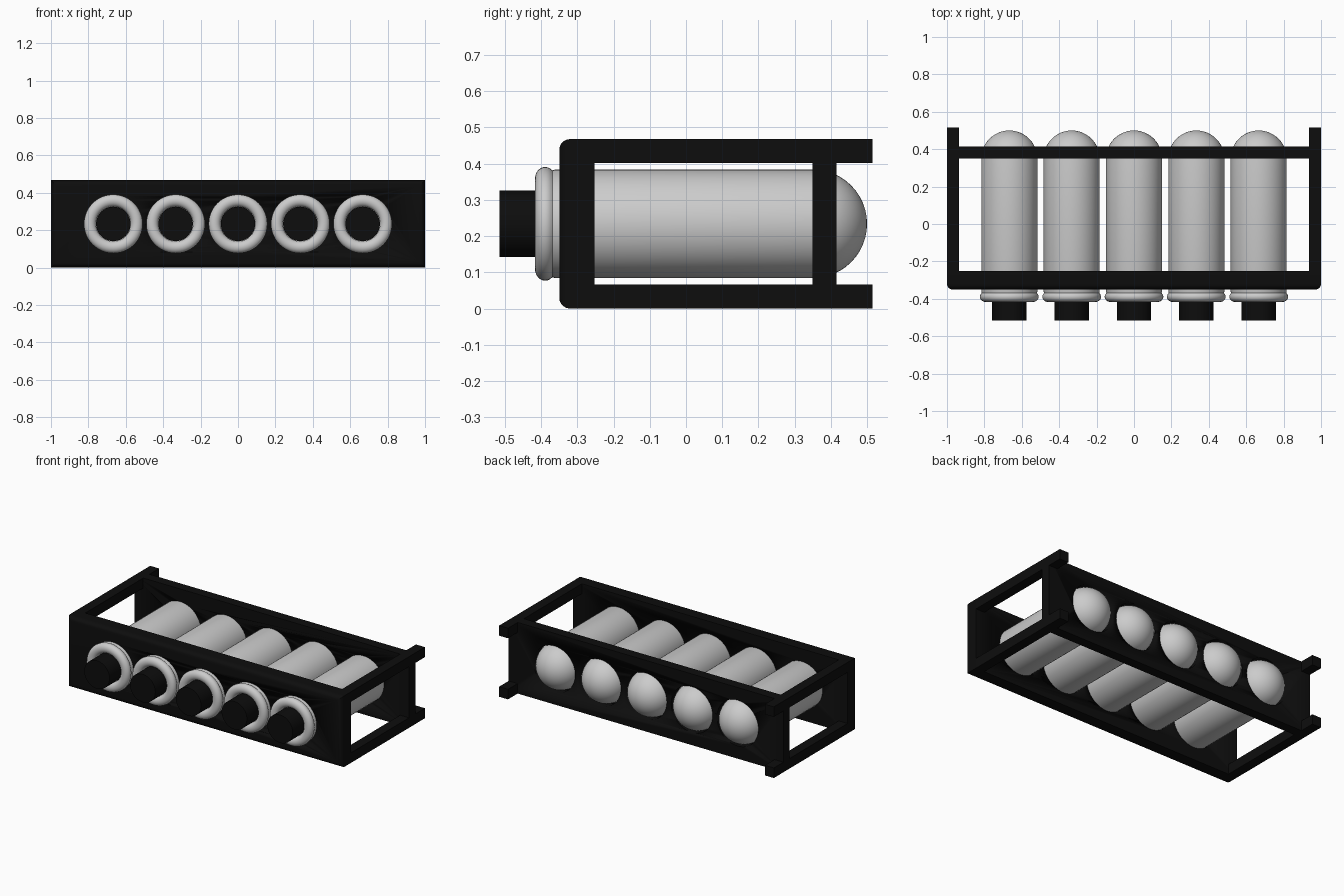
import bpy, bmesh
from math import pi, sin, cos, radians
from mathutils import Vector

if "Cube" in bpy.data.objects:
    bpy.data.objects.remove(bpy.data.objects["Cube"])

TUBE_X = [-2/3, -1/3, 0, 1/3, 2/3]
ZC = 0.234          # height of tube axes
H = 0.468           # rack height

black = bpy.data.materials.new("black")
black.diffuse_color = (0.004, 0.004, 0.004, 1)
black.use_nodes = True
black.node_tree.nodes["Principled BSDF"].inputs["Base Color"].default_value = black.diffuse_color


def box(name, x, y, z):
    """Box from three (min, max) ranges."""
    bm = bmesh.new()
    bmesh.ops.create_cube(bm, size=1)
    for v in bm.verts:
        v.co = Vector([r[0] if c < 0 else r[1] for c, r in zip(v.co, (x, y, z))])
    me = bpy.data.meshes.new(name)
    bm.to_mesh(me)
    bm.free()
    me.materials.append(black)
    ob = bpy.data.objects.new(name, me)
    bpy.context.collection.objects.link(ob)
    return ob


def lathe(name, profile, steps=48):
    """Mesh turned around the y axis from (radius, y) points."""
    bm = bmesh.new()
    vs = [bm.verts.new((r, y, 0)) for r, y in profile]
    es = [bm.edges.new(p) for p in zip(vs, vs[1:])]
    bmesh.ops.spin(bm, geom=vs + es, cent=(0, 0, 0), axis=(0, 1, 0),
                   angle=2 * pi, steps=steps)
    bmesh.ops.remove_doubles(bm, verts=bm.verts, dist=1e-5)
    bmesh.ops.recalc_face_normals(bm, faces=bm.faces)
    me = bpy.data.meshes.new(name)
    bm.to_mesh(me)
    bm.free()
    me.shade_smooth()
    me.set_sharp_from_angle(angle=radians(35))
    return me


def row(name, me):
    """One linked copy per tube position."""
    obs = []
    for i, x in enumerate(TUBE_X):
        ob = bpy.data.objects.new(f"{name}_{i + 1}", me)
        ob.location = (x, 0, ZC)
        bpy.context.collection.objects.link(ob)
        obs.append(ob)
    return obs


# Front and rear plates, front one with rounded outer edges
front = box("front_plate", (-1, 1), (-0.35, -0.252), (0, H))
bm = bmesh.new()
bm.from_mesh(front.data)
edges = [e for e in bm.edges if all(v.co.y < -0.34 for v in e.verts)]
bmesh.ops.bevel(bm, geom=edges, offset=0.03, segments=5, profile=0.5, affect='EDGES')
bm.to_mesh(front.data)
bm.free()
rear = box("rear_plate", (-1, 1), (0.35, 0.415), (0, H))

# Round holes through both plates
cutters = row("hole_cutter", lathe("hole_cutter",
              [(0, -0.45), (0.151, -0.45), (0.151, 0.45), (0, 0.45)]))
for plate in (front, rear):
    for c in cutters:
        m = plate.modifiers.new("hole", 'BOOLEAN')
        m.operation = 'DIFFERENCE'
        m.solver = 'EXACT'
        m.object = c
    plate.data.shade_smooth()
    plate.data.set_sharp_from_angle(angle=radians(30))
for c in cutters:
    c.hide_render = True
    c.hide_viewport = True

# Four side rails
for side, x in (("left", (-1, -0.935)), ("right", (0.935, 1))):
    for level, z in (("lower", (0, 0.066)), ("upper", (H - 0.066, H))):
        box(f"{side}_{level}_rail", x, (-0.252, 0.515), z)

# Tubes: rolled lip, straight body, domed end
lip = [(0.125 - 0.032 * cos(a), -0.389 - 0.028 * sin(a))
       for a in [radians(t) for t in range(0, 226, 15)]]
dome = [(0.15 * cos(a), 0.35 + 0.15 * sin(a))
        for a in [pi / 2 * i / 12 for i in range(12)]] + [(0, 0.5)]
row("tube", lathe("tube", [(0.093, -0.3)] + lip + [(0.15, -0.361)] + dome))

# Stoppers
stopper = lathe("stopper", [(0, -0.515), (0.092, -0.515), (0.092, -0.3), (0, -0.3)])
stopper.materials.append(black)
row("stopper", stopper)
